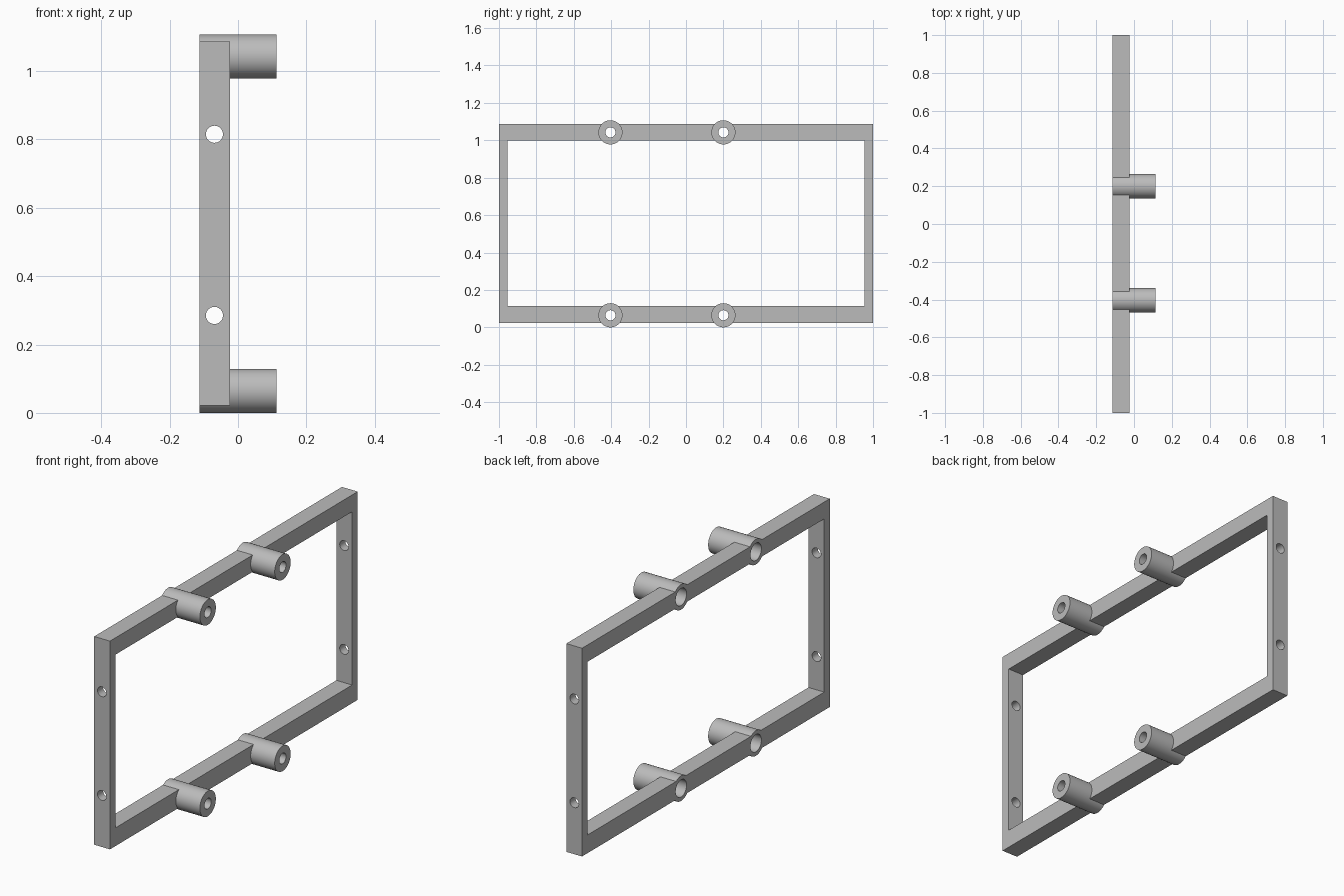
import bpy
import math

cube = bpy.data.objects.get("Cube")
if cube:
    bpy.data.objects.remove(cube, do_unlink=True)

grey = bpy.data.materials.new("plain grey")
grey.use_nodes = True
COLOUR = (0.5, 0.5, 0.5, 1)
grey.diffuse_color = COLOUR
grey.node_tree.nodes["Principled BSDF"].inputs["Base Color"].default_value = COLOUR

BACK, FACE, END = -0.1125, -0.0235, 0.1125   # x of frame back, frame front, boss tips
LOW, HIGH = 0.022, 1.086                     # z extent of the frame
BOSS_Y = (-0.404, 0.2)
BOSS_Z = (0.0645, 1.0425)


def box(name, lo, hi):
    bpy.ops.mesh.primitive_cube_add(size=1, location=[(a + b) / 2 for a, b in zip(lo, hi)])
    ob = bpy.context.object
    ob.name = name
    ob.scale = [b - a for a, b in zip(lo, hi)]
    bpy.ops.object.transform_apply(location=False, rotation=False)
    ob.data.materials.append(grey)
    return ob


def rod(name, axis, start, end, radius, u, v):
    """Cylinder along x (u, v = y, z) or along y (u, v = x, z)."""
    mid = (start + end) / 2
    along_x = axis == "x"
    bpy.ops.mesh.primitive_cylinder_add(
        vertices=48, radius=radius, depth=end - start,
        location=(mid, u, v) if along_x else (u, mid, v),
        rotation=(0, math.pi / 2, 0) if along_x else (math.pi / 2, 0, 0))
    ob = bpy.context.object
    ob.name = name
    ob.data.materials.append(grey)
    return ob


def boolean(target, tool, operation):
    mod = target.modifiers.new(operation.lower(), "BOOLEAN")
    mod.operation = operation
    mod.solver = "EXACT"
    mod.object = tool
    bpy.context.view_layer.objects.active = target
    bpy.ops.object.modifier_apply(modifier=mod.name)
    bpy.data.objects.remove(tool, do_unlink=True)


# Rectangular frame
frame = box("mounting_frame", (BACK, -1, LOW), (FACE, 1, HIGH))
boolean(frame, box("window_cutter", (-1, -0.955, 0.115), (1, 0.955, 1.0)), "DIFFERENCE")

# Round bosses standing out from the long rails
for y in BOSS_Y:
    for z in BOSS_Z:
        boolean(frame, rod("boss", "x", BACK, END, 0.0645, y, z), "UNION")

# Screw holes through the bosses, widened at the back
for y in BOSS_Y:
    for z in BOSS_Z:
        boolean(frame, rod("screw_cutter", "x", -0.3, 0.3, 0.027, y, z), "DIFFERENCE")
        boolean(frame, rod("recess_cutter", "x", -0.3, BACK + 0.1, 0.044, y, z), "DIFFERENCE")

# Side holes through both end posts
for z in (0.285, 0.815):
    boolean(frame, rod("side_hole_cutter", "y", -1.5, 1.5, 0.025, -0.069, z), "DIFFERENCE")

# Smooth round surfaces, crisp edges
bpy.ops.object.select_all(action="DESELECT")
frame.select_set(True)
bpy.context.view_layer.objects.active = frame
bpy.ops.object.shade_smooth_by_angle(angle=math.radians(30))
